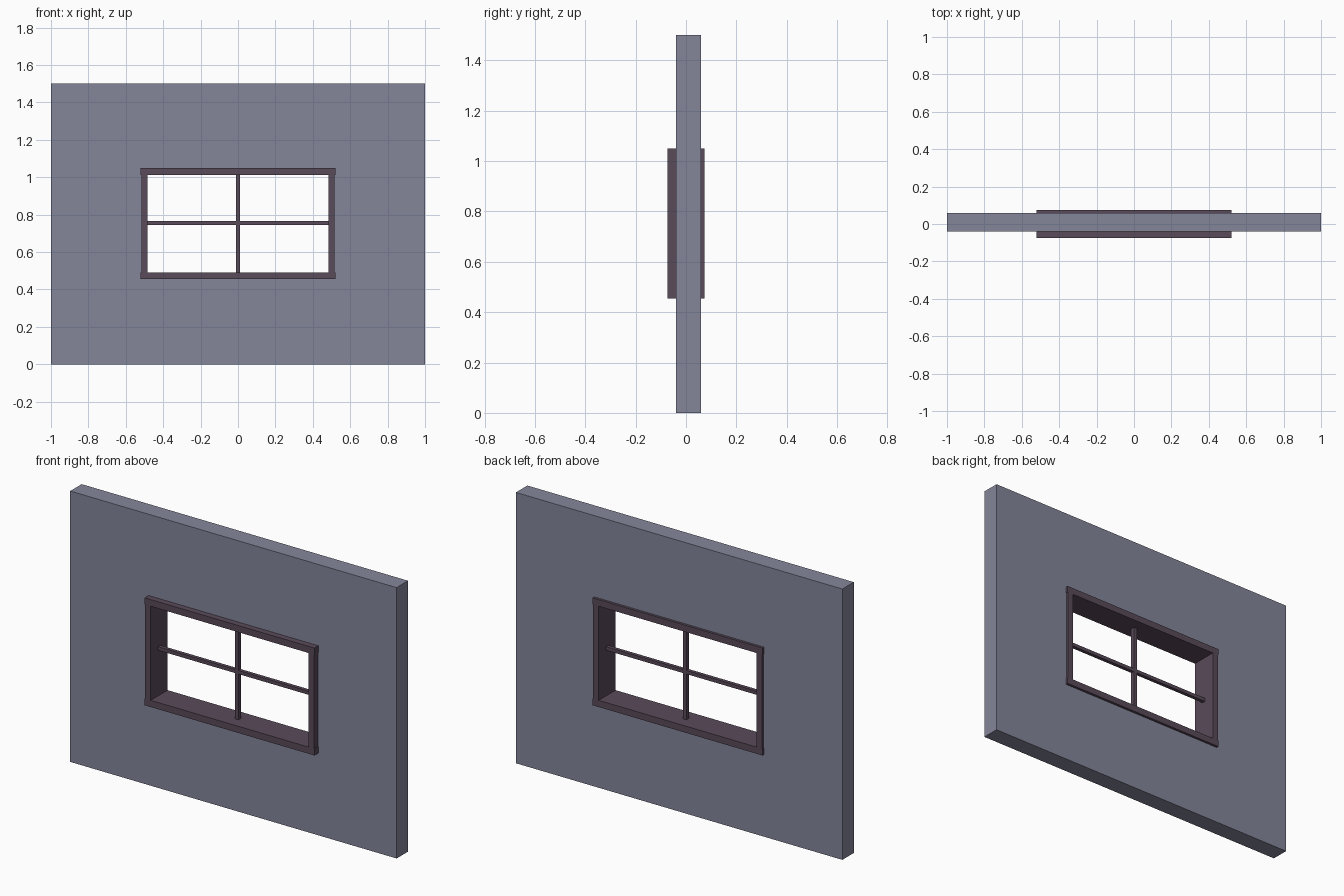
import bpy
import bmesh

if "Cube" in bpy.data.objects:
    bpy.data.objects.remove(bpy.data.objects["Cube"], do_unlink=True)


def make_material(name, colour):
    mat = bpy.data.materials.new(name)
    mat.use_nodes = True
    mat.diffuse_color = (*colour, 1)
    bsdf = mat.node_tree.nodes["Principled BSDF"]
    bsdf.inputs["Base Color"].default_value = (*colour, 1)
    bsdf.inputs["Roughness"].default_value = 0.8
    return mat


def add_object(name, bm, mat):
    bmesh.ops.recalc_face_normals(bm, faces=bm.faces)
    mesh = bpy.data.meshes.new(name)
    bm.to_mesh(mesh)
    bm.free()
    mesh.materials.append(mat)
    obj = bpy.data.objects.new(name, mesh)
    bpy.context.collection.objects.link(obj)
    return obj


def box(name, mat, x, y, z):
    """Box spanning the given (low, high) ranges."""
    bm = bmesh.new()
    bmesh.ops.create_cube(bm, size=1)
    for v in bm.verts:
        for axis, (low, high) in enumerate((x, y, z)):
            v.co[axis] = high if v.co[axis] > 0 else low
    return add_object(name, bm, mat)


def panel_with_opening(name, mat, outer, inner, y):
    """Rectangular slab with a rectangular hole; rects are (half width, bottom, top)."""
    bm = bmesh.new()
    loops = []
    for depth in y:
        for half, low, high in (outer, inner):
            corners = ((-half, low), (half, low), (half, high), (-half, high))
            loops.append([bm.verts.new((px, depth, pz)) for px, pz in corners])
    front_out, front_in, back_out, back_in = loops
    for a, b in ((front_out, front_in), (back_out, back_in),
                 (front_out, back_out), (front_in, back_in)):
        for i in range(4):
            j = (i + 1) % 4
            bm.faces.new((a[i], a[j], b[j], b[i]))
    return add_object(name, bm, mat)


wall_grey = make_material("blue grey wall", (0.231, 0.238, 0.323))
frame_plum = make_material("dark plum frame", (0.102, 0.069, 0.102))

# Window dimensions
HALF, LOW, HIGH = 0.52, 0.455, 1.05
RAIL = 0.037
DEPTH = (-0.074, 0.074)
MID = 0.755
INNER = HALF - RAIL

# Wall slab, its opening tucked behind the frame
panel_with_opening("wall", wall_grey, (1, 0, 1.5),
                   (HALF - 0.01, LOW + 0.01, HIGH - 0.01), (-0.04, 0.06))

# Top and bottom rails
box("top_rail", frame_plum, (-HALF, HALF), DEPTH, (HIGH - RAIL, HIGH))
box("bottom_rail", frame_plum, (-HALF, HALF), DEPTH, (LOW, LOW + RAIL))

# Side jambs, set in slightly from the rail ends
for side, label in ((1, "left"), (-1, "right")):
    x = sorted((side * INNER, side * (HALF - 0.003)))
    box(label + "_jamb", frame_plum, x, DEPTH, (LOW + RAIL, HIGH - RAIL))

# Crossing glazing bars
box("vertical_bar", frame_plum, (-0.01, 0.01), (-0.012, 0.012),
    (LOW + RAIL, HIGH - RAIL))
box("horizontal_bar", frame_plum, (-INNER, INNER), (-0.01, 0.01),
    (MID - 0.01, MID + 0.01))
